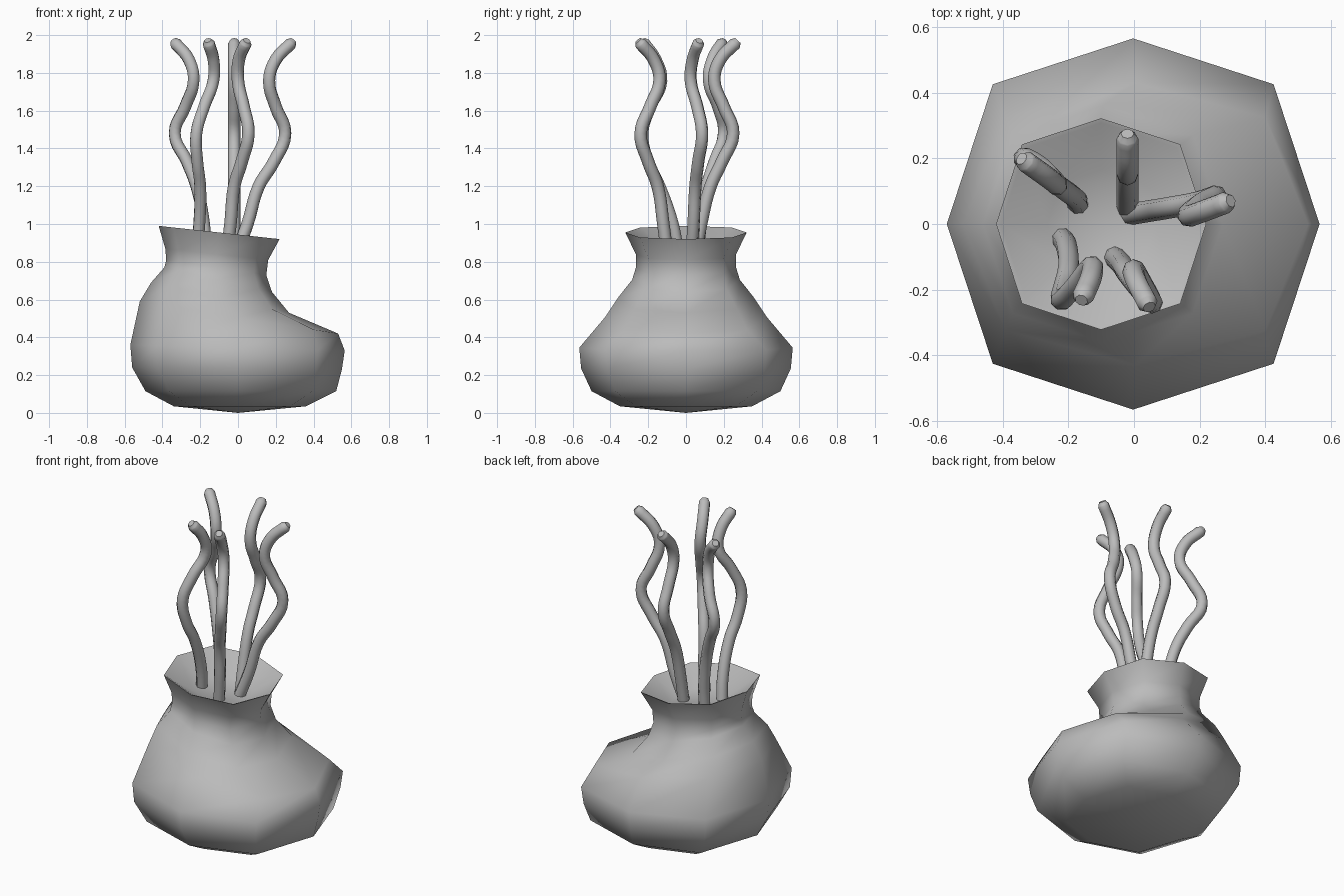
import bpy
import bmesh
import math

cube = bpy.data.objects.get("Cube")
if cube:
    bpy.data.objects.remove(cube, do_unlink=True)

SIDES = 8


def make_material(name, colour):
    mat = bpy.data.materials.new(name)
    mat.use_nodes = True
    mat.diffuse_color = colour
    mat.node_tree.nodes["Principled BSDF"].inputs["Base Color"].default_value = colour
    return mat


grey = make_material("clay grey", (0.5, 0.5, 0.5, 1.0))


def add_ring(bm, left, right, half_depth):
    """Tilted eight-sided ring between a left and a right (x, z) point."""
    (x0, z0), (x1, z1) = left, right
    verts = []
    for i in range(SIDES):
        angle = math.tau * i / SIDES
        stretch = 1.065 if i % 2 else 1.0
        c, s = math.cos(angle) * stretch, math.sin(angle) * stretch
        t = (c + 1) / 2
        verts.append(bm.verts.new((x0 + (x1 - x0) * t, half_depth * s,
                                   z0 + (z1 - z0) * t)))
    return verts


# Pot: tilted rings from the base up the outside, over the lip and inside
rings = [
    ((-0.34, 0.035), (0.36, 0.035), 0.35),
    ((-0.49, 0.115), (0.52, 0.115), 0.50),
    ((-0.56, 0.24), (0.55, 0.23), 0.555),
    ((-0.57, 0.36), (0.565, 0.33), 0.565),
    ((-0.52, 0.59), (0.53, 0.42), 0.43),
    ((-0.46, 0.69), (0.27, 0.53), 0.36),
    ((-0.39, 0.77), (0.18, 0.64), 0.285),
    ((-0.38, 0.81), (0.15, 0.73), 0.265),
    ((-0.385, 0.87), (0.16, 0.81), 0.265),
    ((-0.42, 0.99), (0.22, 0.92), 0.322),
    ((-0.405, 0.985), (0.205, 0.915), 0.308),
    ((-0.265, 0.88), (0.065, 0.84), 0.165),
]
bm = bmesh.new()
loops = [add_ring(bm, *ring) for ring in rings]
for low, high in zip(loops, loops[1:]):
    for i in range(SIDES):
        j = (i + 1) % SIDES
        bm.faces.new((low[i], low[j], high[j], high[i]))
base = bm.verts.new((0, 0, 0.0))
for i in range(SIDES):
    bm.faces.new((base, loops[0][(i + 1) % SIDES], loops[0][i]))
bm.faces.new(loops[-1])
bmesh.ops.recalc_face_normals(bm, faces=bm.faces)
mesh = bpy.data.meshes.new("pot")
bm.to_mesh(mesh)
bm.free()
pot = bpy.data.objects.new("pot", mesh)
bpy.context.collection.objects.link(pot)
mesh.materials.append(grey)

# Wavy stems: x and y in hundredths at shared heights
heights = (0.84, 1.0, 1.2, 1.33, 1.48, 1.62, 1.76, 1.87, 1.955)
stems = {
    "left_front_stem": ((-6, -4, -2, 2, 5.5, 3, 0, 0.5, 4),
                        (-10, -12, -15, -20, -24, -19, -14, -17, -24)),
    "left_stem": ((-1, 5, 11, 19, 25, 20, 16.5, 20, 28),
                  (3, 4, 5, 6.5, 8.5, 6, 2.5, 3.5, 6.5)),
    "back_stem": ((-2, -2, -2, -2, -2, -2, -2, -2, -2),
                  (5, 8, 13, 19, 25, 20, 15, 18, 26)),
    "right_back_stem": ((-17, -18, -22, -27, -33.5, -28, -23.5, -26, -33),
                        (6, 8, 11, 15, 20, 17, 12, 14, 19)),
    "right_front_stem": ((-22, -20.5, -20, -21.5, -22, -18, -13, -13, -15.5),
                         (-4, -7, -14, -20, -23, -19, -13, -16, -22)),
}


def add_stem(name, xs, ys):
    curve = bpy.data.curves.new(name, "CURVE")
    curve.dimensions = "3D"
    curve.bevel_depth = 0.033
    curve.bevel_resolution = 2
    curve.resolution_u = 5
    curve.use_fill_caps = True
    spline = curve.splines.new("BEZIER")
    spline.bezier_points.add(len(heights) - 1)
    for point, x, y, z in zip(spline.bezier_points, xs, ys, heights):
        point.co = (x / 100, y / 100, z)
        point.handle_left_type = point.handle_right_type = "AUTO"
    # Rounded tip: continue a little and narrow
    last, before = spline.bezier_points[-1].co, spline.bezier_points[-2].co
    step = (last - before).normalized() * 0.022
    tip = last + step
    spline.bezier_points.add(1)
    point = spline.bezier_points[-1]
    point.co = tip
    point.radius = 0.6
    point.handle_left_type = point.handle_right_type = "AUTO"
    curve.materials.append(grey)
    obj = bpy.data.objects.new(name, curve)
    bpy.context.collection.objects.link(obj)
    return obj


objects = [pot] + [add_stem(name, *path) for name, path in stems.items()]

# Smooth shading with sharp lip and stem ends
bpy.ops.object.select_all(action="DESELECT")
for obj in objects:
    obj.select_set(True)
bpy.context.view_layer.objects.active = pot
bpy.ops.object.convert(target="MESH")
bpy.ops.object.shade_smooth_by_angle(angle=math.radians(60))
